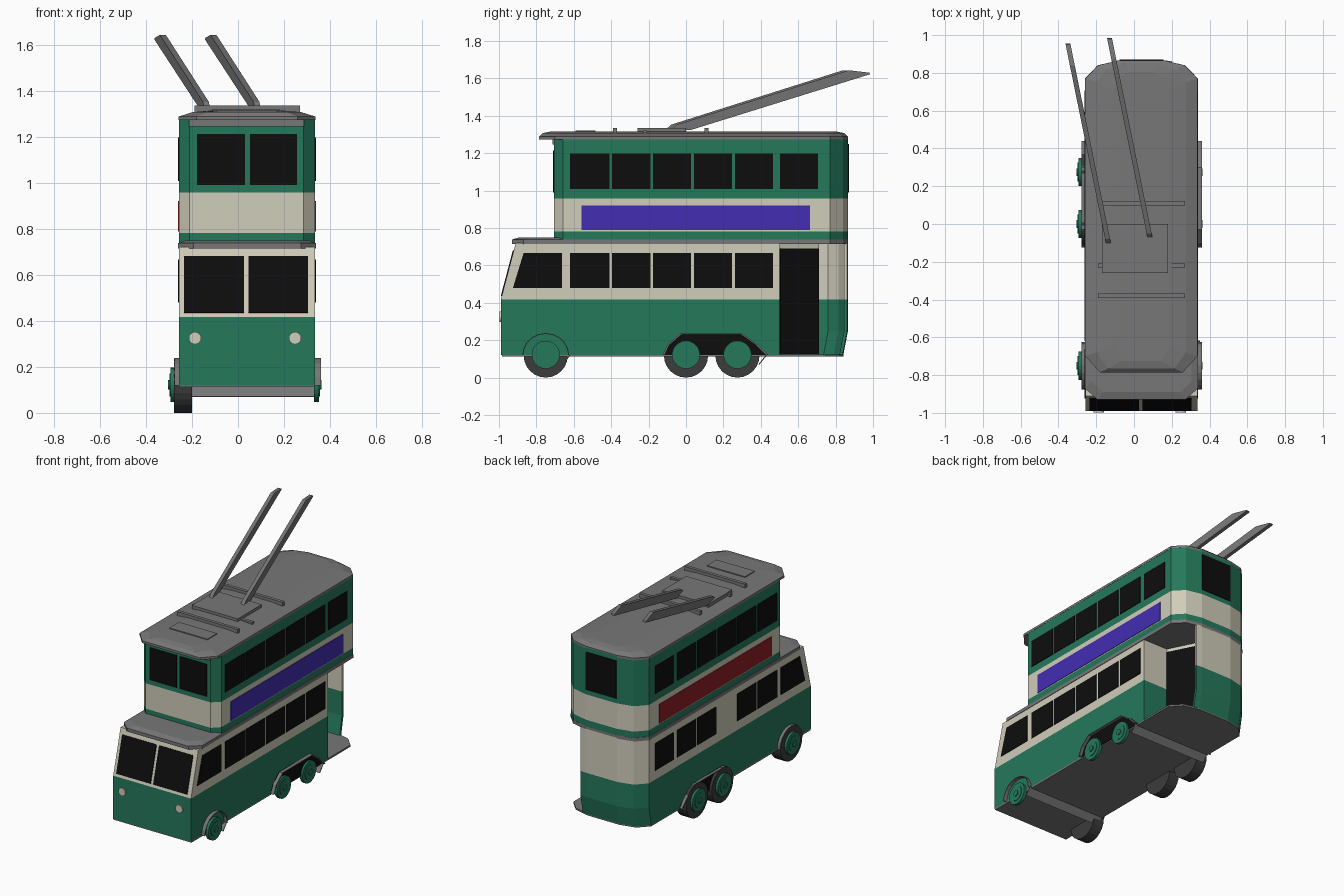
import bpy, bmesh, math
from mathutils import Vector

if "Cube" in bpy.data.objects:
    bpy.data.objects.remove(bpy.data.objects["Cube"])

CX, L, R = 0.039, -0.257, 0.335       # centre line and side walls


def mat(name, r, g, b):
    m = bpy.data.materials.new(name)
    m.diffuse_color = (r, g, b, 1)
    m.use_nodes = True
    m.node_tree.nodes["Principled BSDF"].inputs["Base Color"].default_value = m.diffuse_color
    return m


GREEN = mat("green paint", 0.018, 0.190, 0.105)
CREAM = mat("cream paint", 0.63, 0.61, 0.49)
GREY = mat("roof grey", 0.185, 0.185, 0.185)
TYRE = mat("tyre rubber", 0.045, 0.045, 0.045)
BLACK = mat("black glass", 0.004, 0.004, 0.004)
PURPLE = mat("purple banner", 0.056, 0.026, 0.45)
RED = mat("red banner", 0.28, 0.014, 0.018)


def finish(name, bm, mats):
    bmesh.ops.recalc_face_normals(bm, faces=bm.faces)
    me = bpy.data.meshes.new(name)
    bm.to_mesh(me)
    bm.free()
    for m in mats:
        me.materials.append(m)
    ob = bpy.data.objects.new(name, me)
    bpy.context.collection.objects.link(ob)
    return ob


def loft(name, rings, mats, bands=None):
    """Closed stack of rings; bands gives the material slot of each layer."""
    bm = bmesh.new()
    vs = [[bm.verts.new(p) for p in ring] for ring in rings]
    n = len(rings[0])
    for k in range(len(vs) - 1):
        for i in range(n):
            j = (i + 1) % n
            f = bm.faces.new((vs[k][i], vs[k][j], vs[k + 1][j], vs[k + 1][i]))
            f.material_index = bands[k] if bands else 0
    bm.faces.new(vs[0][::-1]).material_index = bands[0] if bands else 0
    bm.faces.new(vs[-1]).material_index = bands[-1] if bands else 0
    return finish(name, bm, mats)


def slab(name, foot, levels, m):
    """Footprint stacked at (z, x scale, y inset) levels."""
    ym = sum(p[1] for p in foot) / len(foot)
    rings = [[(CX + (x - CX) * s, y + (ins if y < ym else -ins), z) for x, y in foot]
             for z, s, ins in levels]
    return loft(name, rings, [m])


def box(name, x0, x1, y0, y1, z0, z1, m):
    foot = [(x0, y0), (x1, y0), (x1, y1), (x0, y1)]
    return loft(name, [[(x, y, z) for x, y in foot] for z in (z0, z1)], [m])


def plate(name, pts, m, t=0.005):
    """Thin panel centred on a flat outline, straddling the wall."""
    v = [Vector(p) for p in pts]
    n = (v[1] - v[0]).cross(v[2] - v[0]).normalized() * t
    return loft(name, [[p - n for p in v], [p + n for p in v]], [m])


def side_plate(name, x, yz, m):
    return plate(name, [(x, y, z) for y, z in yz], m, 0.004)


def rect(y0, y1, z0, z1):
    return [(y0, z0), (y1, z0), (y1, z1), (y0, z1)]


def disc(name, x0, x1, y, z, r, m, n=24):
    rings = [[(x, y + r * math.cos(2 * math.pi * i / n), z + r * math.sin(2 * math.pi * i / n))
              for i in range(n)] for x in (x0, x1)]
    return loft(name, rings, [m])


# Lower body with sloped windscreen and cut-away rear platform
low = [(L, -0.99), (R, -0.99), (R, 0.5), (0.145, 0.5), (0.04, 0.71), (L + 0.03, 0.71),
       (L + 0.03, 0.76), (-0.18, 0.815), (-0.08, 0.845), (0.2, 0.845),
       (0.2, 0.862), (0.158, 0.866), (-0.08, 0.866), (-0.19, 0.84), (L, 0.77)]


def low_ring(z, front, tuck):
    return [(x, front if y < -0.9 else y - (tuck if y > 0.72 else 0), z) for x, y in low]


loft("lower_body", [low_ring(0.12, -0.99, 0.025), low_ring(0.25, -0.99, 0),
                    low_ring(0.417, -0.99, 0), low_ring(0.72, -0.91, 0)],
     [GREEN, CREAM], [0, 0, 1])
rear = [(R, 0.77), (0.268, 0.84), (0.158, 0.866), (-0.08, 0.866), (-0.19, 0.84), (L, 0.77)]
floor = [(L, -0.985), (R, -0.985)] + [(x, y - 0.025) for x, y in rear]
slab("floor", floor, [(0.112, 1, 0), (0.124, 1, 0)], GREY)

# Lower roof and cornice around the deck
hood = [(L, -0.87), (-0.19, -0.93), (0.27, -0.93), (R, -0.87)] + rear
slab("lower_roof", hood, [(0.715, 1.012, 0), (0.738, 1.012, 0), (0.75, 0.9, 0.04)], GREY)

# Upper deck in green, cream, green bands
deck = [(L, -0.657), (-0.21, -0.705), (0.285, -0.705), (R, -0.657)] + rear
loft("upper_body", [[(x, y, z) for x, y in deck] for z in (0.735, 0.782, 0.957, 1.28)],
     [GREEN, CREAM], [0, 1, 0])
top = [(L, -0.70), (-0.18, -0.785), (0.258, -0.785), (R, -0.70)] + rear
slab("upper_roof", top, [(1.272, 1.004, 0), (1.288, 1.004, 0), (1.307, 0.8, 0.02),
                         (1.315, 0.5, 0.06)], GREY)
box("front_roof_band", -0.212, 0.287, -0.715, -0.69, 1.245, 1.28, GREY)

# Side windows, shared bay spacing
bays = [(-0.62, -0.41), (-0.395, -0.19), (-0.176, 0.027), (0.043, 0.246),
        (0.262, 0.465), (0.503, 0.706)]
cab = [(-0.925, 0.48), (-0.663, 0.48), (-0.663, 0.667), (-0.868, 0.667)]
for side, x in (("right", R), ("left", L)):
    side_plate(side + "_cab_window", x, cab, BLACK)
    for i, (a, b) in enumerate(bays):
        side_plate(f"{side}_upper_window_{i}", x, rect(a, b, 1.008, 1.198), BLACK)
        if i != (5 if side == "right" else 2):
            side_plate(f"{side}_lower_window_{i}", x, rect(a, b, 0.48, 0.667), BLACK)
    side_plate(side + "_banner", x, rect(-0.56, 0.663, 0.788, 0.92),
               PURPLE if side == "right" else RED)

# Windscreen, upper front windows, rear window, platform door
def slope(z):
    return -0.99 + (z - 0.417) / 0.303 * 0.08


for i, (a, b) in enumerate([(-0.235, 0.026), (0.046, 0.304)]):
    plate(f"windscreen_{i}", [(a, slope(0.435), 0.435), (b, slope(0.435), 0.435),
                              (b, slope(0.68), 0.68), (a, slope(0.68), 0.68)], BLACK)
for i, (a, b) in enumerate([(-0.178, 0.03), (0.052, 0.257)]):
    plate(f"upper_front_window_{i}", [(a, -0.705, 0.99), (b, -0.705, 0.99),
                                      (b, -0.705, 1.213), (a, -0.705, 1.213)], BLACK)
plate("rear_window", [(-0.078, 0.866, 0.99), (0.156, 0.866, 0.99),
                      (0.156, 0.866, 1.25), (-0.078, 0.866, 1.25)], BLACK)
plate("platform_door", [(0.145, 0.502, 0.125), (0.04, 0.71, 0.125),
                        (0.04, 0.71, 0.69), (0.145, 0.502, 0.69)], BLACK)

# Headlights
for i, x in enumerate((-0.187, 0.248)):
    ring = [(x + 0.027 * math.cos(math.pi * k / 8), 0.325 + 0.027 * math.sin(math.pi * k / 8))
            for k in range(16)]
    loft(f"headlight_{i}", [[(a, y, c) for a, c in ring] for y in (-0.997, -0.98)], [CREAM])

# Wheels: full tyres on the left, hubs on the right
for i, y in enumerate((-0.75, 0.0, 0.275)):
    disc(f"left_tyre_{i}", -0.278, -0.2, y, 0.118, 0.118, TYRE)
    for side, s, x in (("left", -1, -0.272), ("right", 1, 0.33)):
        disc(f"{side}_hub_{i}", x, x + s * 0.022, y, 0.122, 0.075, GREEN)
        disc(f"{side}_hub_ring_{i}", x, x + s * 0.026, y, 0.122, 0.05, GREEN)
        disc(f"{side}_hub_cap_{i}", x, x + s * 0.032, y, 0.122, 0.02, GREEN)

# Wheel arches: thin curved fenders over the wheels
arch = [(-0.125, 0.12), (-0.1, 0.175), (-0.03, 0.235), (0.3, 0.235), (0.385, 0.175), (0.44, 0.12)]
half = [(-0.75 + 0.125 * math.cos(math.pi * k / 10), 0.12 + 0.118 * math.sin(math.pi * k / 10))
        for k in range(11)]
for side, x0, x1 in (("left", L, -0.277), ("right", R, 0.36)):
    side_plate(side + "_rear_arch", x0, arch, BLACK)
    for nm, path, yc in (("front", half, -0.75), ("rear", arch, 0.14)):
        inner = [(yc + (y - yc) * 0.96, 0.12 + (z - 0.12) * 0.96) for y, z in path]
        outline = path + inner[::-1]
        loft(f"{side}_{nm}_fender", [[(x, y, z) for y, z in outline] for x in (x0, x1)], [GREY])

# Splash bars across the underside
for nm, y in (("front", -0.66), ("rear", 0.39)):
    plate(nm + "_splash_bar", [(-0.25, y, 0.07), (0.35, y, 0.07),
                               (0.35, y + 0.04, 0.12), (-0.25, y + 0.04, 0.12)], GREY, 0.003)

# Roof equipment
box("pole_base", -0.17, 0.18, -0.26, 0.0, 1.30, 1.334, GREY)
for i, y in enumerate((-0.38, -0.22, 0.11)):
    box(f"roof_rib_{i}", -0.19, 0.27, y - 0.011, y + 0.011, 1.29, 1.335 if i != 1 else 1.322, GREY)
box("roof_hatch", -0.11, 0.18, -0.59, -0.485, 1.30, 1.321, GREY)

# Trolley poles, leaning left toward the tail
prof = [(-0.09, 1.315), (0.03, 1.325), (0.985, 1.622), (0.98, 1.63), (0.87, 1.643), (-0.05, 1.352)]
for nm, xb, dy in (("left", -0.15, -0.03), ("right", 0.07, 0.0)):
    loft(nm + "_trolley_pole", [[(xb - 0.203 * y + w, y + dy, z) for y, z in prof]
                                for w in (-0.013, 0.013)], [GREY])
